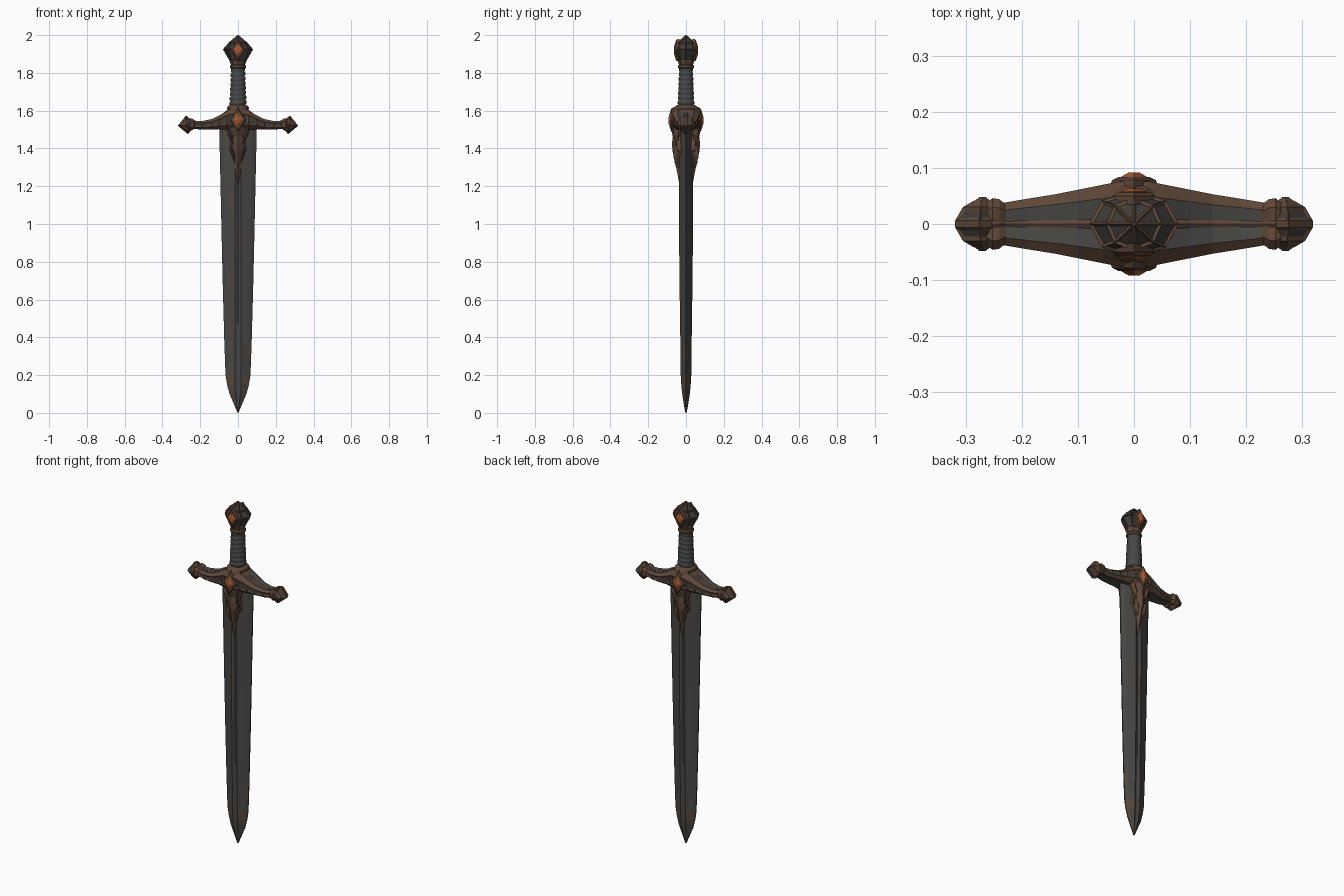
import bpy, bmesh, math
from mathutils import Matrix, Vector

if "Cube" in bpy.data.objects:
    bpy.data.objects.remove(bpy.data.objects["Cube"])


def material(name, rgb):
    m = bpy.data.materials.new(name)
    m.diffuse_color = (*rgb, 1)
    m.use_nodes = True
    m.node_tree.nodes["Principled BSDF"].inputs["Base Color"].default_value = m.diffuse_color
    return m


STEEL = material("dark steel", (.066, .064, .059))
GROOVE = material("blackened groove", (.025, .025, .025))
RUST = material("worn brown steel", (.105, .066, .045))
BRONZE = material("aged bronze", (.115, .064, .04))
IRON = material("dark iron", (.05, .048, .044))
ORANGE = material("orange gem", (.40, .105, .03))
GRIP = material("grey leather", (.062, .066, .064))


def loft(name, rings, mats, rule=None, smooth=False, inset=None):
    """Skin a list of equal-length point rings; rule gives a material per face.
    inset = (test, thickness, depth, material index) sinks panels."""
    bm = bmesh.new()
    vs = [[bm.verts.new(p) for p in r] for r in rings]
    n = len(vs[0])
    for a, b in zip(vs, vs[1:]):
        for i in range(n):
            j = (i + 1) % n
            bm.faces.new((a[i], a[j], b[j], b[i]))
    bm.faces.new(vs[0])
    bm.faces.new(vs[-1])
    bmesh.ops.recalc_face_normals(bm, faces=bm.faces)
    bm.normal_update()
    for f in bm.faces:
        f.material_index = rule(f.calc_center_median(), f.normal) if rule else 0
    if inset:
        test, thick, depth, idx = inset
        picked = [f for f in bm.faces if test(f.calc_center_median(), f.normal)]
        bmesh.ops.inset_individual(bm, faces=picked, thickness=thick, depth=depth,
                                   use_even_offset=True)
        for f in picked:
            f.material_index = idx
    me = bpy.data.meshes.new(name)
    bm.to_mesh(me)
    bm.free()
    for m in mats:
        me.materials.append(m)
    ob = bpy.data.objects.new(name, me)
    bpy.context.collection.objects.link(ob)
    if smooth:
        for p in me.polygons:
            p.use_smooth = True
    return ob


def oval(z, rx, ry, n, tilt=0):
    return [(rx * math.cos(a), ry * math.sin(a), z + tilt * math.cos(a))
            for a in (2 * math.pi * i / n for i in range(n))]


def diamond(name, c, sx, sz, rows, mats, roll=0, **kw):
    """Diamond outline in x-z, stacked along y; rows are (y offset, scale)."""
    rot = Matrix.Rotation(roll, 3, 'Y')
    shape = [(1, 0), (0, 1), (-1, 0), (0, -1)]
    return loft(name, [[Vector(c) + rot @ Vector((sx * s * u, y, sz * s * v))
                        for u, v in shape] for y, s in rows], mats, **kw)


# Blade: diamond section with edge bevels and a shallow central groove
def blade_ring(z, w, t):
    g = min(.016, w * .3)
    half = [(w, .003), (w * .78, t * .42), (g, t), (g * .3, t * .82)]
    half = [(x, min(y, t)) for x, y in half]
    q = half + [(-x, y) for x, y in reversed(half)]
    return [(x, y, z) for x, y in q] + [(x, -y, z) for x, y in reversed(q)]


def blade_colour(c, n):
    ax = abs(c.x)
    if c.z < .05:
        return 1
    w = .068 + (c.z - .2) * .025
    outer = ax > .8 * w if c.z > .2 else ax > .028
    if outer and (c.z < .2 or (.28 < c.z < .36 and c.x > 0)):
        return 1
    if ax < .003 and .45 < c.z < 1.22:
        return 2
    if ax < .014 and .86 < c.z < 1.05 and c.x < 0:
        return 1
    return 0


blade_rows = [(0, .002, .003), (.04, .019, .011), (.1, .045, .02), (.15, .058, .025),
              (.2, .066, .028), (.28, .069, .029), (.36, .072, .03), (.47, .075, .031),
              (.65, .08, .034), (.86, .085, .036), (1.04, .089, .037), (1.22, .093, .037),
              (1.4, .097, .037), (1.53, .1, .037)]
loft("blade", [blade_ring(*r) for r in blade_rows], [STEEL, RUST, GROOVE], blade_colour)


# Crossguard: tapering bar, steel above and below, bronze edges, dark sunk panels
def guard_ring(x, zc, hy, hz):
    sec = [(1, -.5), (1, .5), (.65, 1), (.12, .88), (0, 1), (-.12, .88), (-.65, 1), (-1, .5),
           (-1, -.5), (-.65, -1), (0, -.85), (.65, -1)]
    return [(x, y * hy, zc + z * hz) for y, z in sec]


arm = [(.25, 1.527, .035, .021), (.19, 1.522, .045, .023), (.14, 1.527, .053, .028),
       (.1, 1.538, .061, .036), (.055, 1.55, .07, .052), (.025, 1.553, .076, .06)]
guard_rows = arm + [(-x, *r) for x, *r in reversed(arm)]
loft("crossguard", [guard_ring(*r) for r in guard_rows], [STEEL, BRONZE, IRON],
     lambda c, n: 1 if abs(n.y) > .4 else 0,
     inset=(lambda c, n: abs(n.y) > .9 and abs(c.x) < .24, .006, -.004, 2))

# Guard ends: collar and faceted diamond finial
for side, s in (("left", -1), ("right", 1)):
    loft("guard_collar_" + side, [guard_ring(s * x, 1.527, hy, hz) for x, hy, hz in
         ((.228, .034, .02), (.24, .044, .03), (.252, .046, .032), (.268, .034, .022))],
         [BRONZE])
    diamond("guard_finial_" + side, (s * .27, 0, 1.525), .049, .05,
            [(-.042, .3), (-.03, .72), (-.006, 1), (.006, 1), (.03, .72), (.042, .3)],
            [BRONZE, IRON], roll=s * .1,
            inset=(lambda c, n: .3 < abs(n.y) < .9 and abs(c.y) < .025, .007, -.003, 1))
    # small nub on each face of the finial
    for f in (-1, 1):
        diamond("finial_stud", (s * .27, f * .038, 1.525), .018, .018,
                [(0, 1), (f * .01, .3)], [RUST])


# Central ornament: ridged tongue running down both faces of the blade
def tongue_ring(z, h, r, e):
    q = [(h, e), (h * .55, e + (r - e) * .3), (0, r), (-h * .55, e + (r - e) * .3), (-h, e)]
    return [(x, y, z) for x, y in q] + [(x, -y, z) for x, y in reversed(q)]


tongue = [(1.6, .05, .066, .05), (1.56, .075, .08, .055), (1.51, .062, .081, .055),
          (1.465, .034, .07, .05), (1.43, .042, .074, .05), (1.39, .046, .072, .046),
          (1.355, .026, .064, .044), (1.325, .022, .06, .042), (1.29, .014, .05, .038),
          (1.215, .003, .036, .032)]
loft("guard_tongue", [tongue_ring(*r) for r in tongue], [BRONZE, IRON],
     inset=(lambda c, n: 1.3 < c.z < 1.55 and abs(n.y) > .5 and abs(c.x) > .02,
            .003, -.002, 1))

for side, f in (("front", -1), ("back", 1)):
    # Guard gem in its setting
    diamond("guard_gem_setting_" + side, (0, f * .06, 1.55), .046, .072,
            [(0, 1), (f * .018, .85), (f * .024, .6)], [BRONZE])
    diamond("guard_gem_" + side, (0, f * .078, 1.55), .023, .045,
            [(0, 1), (f * .006, 1), (f * .014, .4)], [ORANGE])
    # Leaf spikes sweeping down beside the tongue
    for s in (-1, 1):
        diamond("leaf_spike_" + side, (s * .043, f * .04, 1.475), .011, .065,
                [(0, 1), (f * .016, .9), (f * .026, .3)], [BRONZE], roll=s * .32)
        diamond("lower_leaf_" + side, (s * .026, f * .045, 1.37), .009, .05,
                [(0, 1), (f * .012, .9), (f * .022, .3)], [BRONZE], roll=s * .22)
    # Pommel gem in its setting
    diamond("pommel_gem_setting_" + side, (0, f * .035, 1.92), .04, .06,
            [(0, 1), (f * .015, .95), (f * .021, .75)], [BRONZE])
    diamond("pommel_gem_" + side, (0, f * .05, 1.92), .025, .041,
            [(0, 1), (f * .008, .95), (f * .013, .45)], [ORANGE])

# Grip: wrapped bands, slightly slanted
bands = []
for k in range(8):
    z = 1.63 + k * .025
    r = .044 - k * .001
    bands += [oval(z, r - .004, r - .004, 24, .004), oval(z + .006, r + .001, r, 24, .004),
              oval(z + .018, r + .001, r, 24, .004)]
grip = [oval(1.61, .042, .042, 24)] + bands + [oval(1.835, .034, .034, 24)]
loft("grip", grip, [GRIP], smooth=True)
for name, rows in (
        ("grip_base_collar", [(1.59, .075, .072), (1.605, .056, .07), (1.615, .058, .066),
                              (1.625, .052, .054), (1.63, .044, .044)]),
        ("grip_top_collar", [(1.822, .036, .036), (1.828, .042, .042), (1.838, .042, .042),
                             (1.845, .036, .036)])):
    loft(name, [oval(z, a, b, 16) for z, a, b in rows], [BRONZE])

# Pommel: eight-sided, bronze ribs around sunken dark facets
loft("pommel", [oval(z, a, b, 8) for z, a, b in
     ((1.835, .034, .034), (1.865, .046, .044), (1.925, .08, .06), (1.96, .05, .048),
      (2.0, .003, .003))],
     [BRONZE, IRON], inset=(lambda c, n: 1.85 < c.z < 1.99, .005, -.004, 1))
